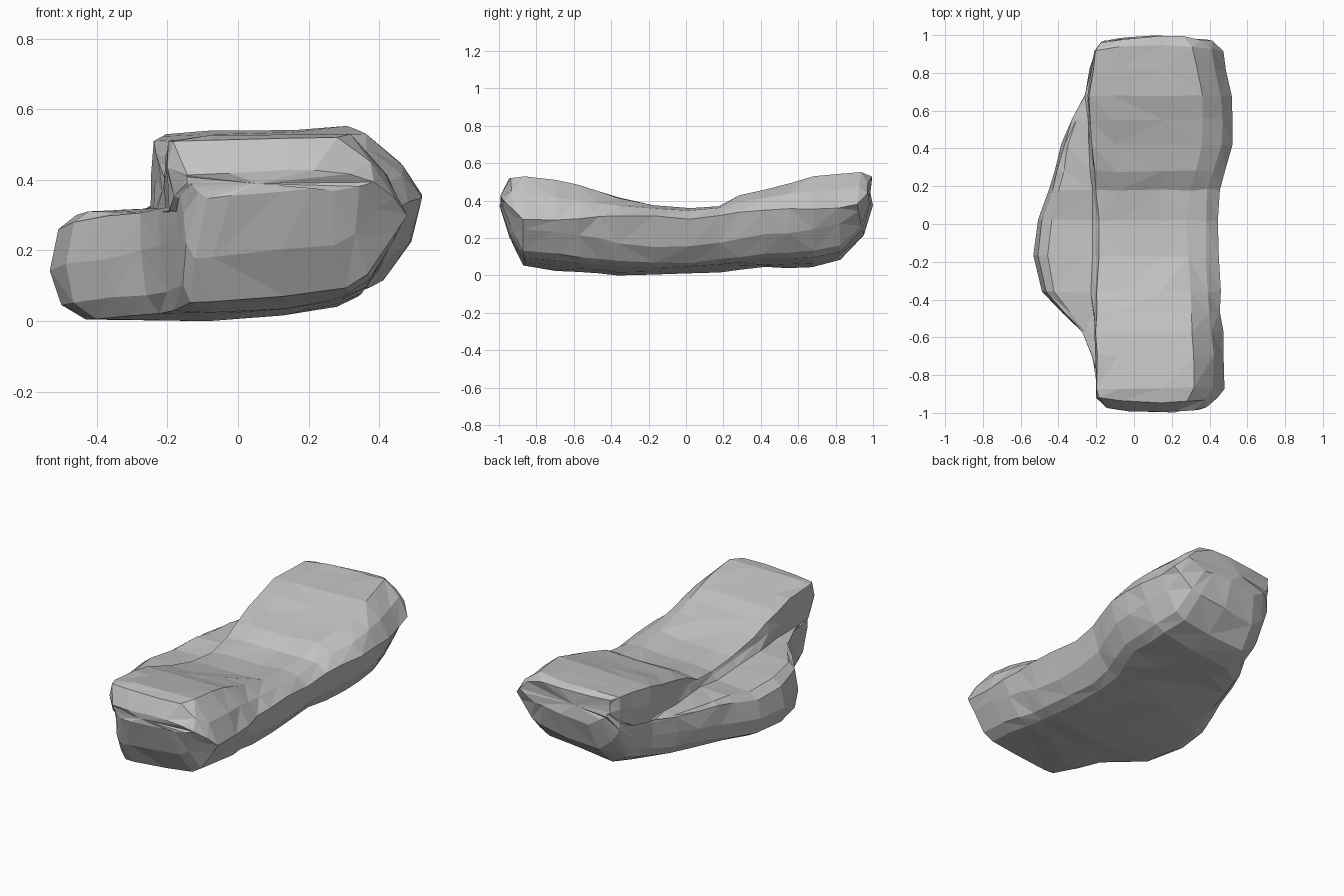
import bpy, bmesh, random
from mathutils import Vector

random.seed(4)

if "Cube" in bpy.data.objects:
    bpy.data.objects.remove(bpy.data.objects["Cube"], do_unlink=True)

# Plain stone colour
stone = bpy.data.materials.new("stone grey")
stone.use_nodes = True
grey = (0.54, 0.54, 0.54, 1)
stone.diffuse_color = grey
stone.node_tree.nodes["Principled BSDF"].inputs["Base Color"].default_value = grey

# Stations along the rock: y, top z, bottom z, right x, ledge x, top edge x
stations = [
    (-.995, .43, .35, .38, -.13, -.14),
    (-.95, .525, .18, .44, -.16, -.19),
    (-.87, .53, .05, .48, -.17, -.20),
    (-.70, .51, .03, .48, -.22, -.20),
    (-.57, .48, .02, .47, -.28, -.20),
    (-.47, .45, .01, .46, -.38, -.20),
    (-.36, .415, .00, .455, -.49, -.20),
    (-.17, .37, .00, .445, -.53, -.19),
    (.02, .355, .01, .44, -.51, -.19),
    (.18, .375, .02, .45, -.45, -.20),
    (.28, .425, .03, .485, -.42, -.21),
    (.42, .46, .04, .525, -.38, -.22),
    (.55, .495, .04, .525, -.33, -.23),
    (.68, .525, .05, .52, -.26, -.24),
    (.82, .54, .08, .49, -.23, -.22),
    (.95, .55, .20, .47, -.20, -.20),
    (.995, .53, .35, .42, -.16, -.17),
]


def section(y, top, low, right, ledge, edge):
    """Closed outline: flat top, bulging right side, stepped left side."""
    h = top - low
    step = edge - ledge
    # Heights of the left shelf, its raised underside and the right bulge
    shelf = max(low + .5 * h, min(.31, low + .8 * h))
    under = low + .06 * max(y, 0) * min(1, 4 * h)
    bulge = max(low + .5 * h, min(.33 + .04 * y, low + .86 * h))
    mid = (edge + right) / 2
    outline = [
        # top
        (edge, top - .015), (edge + .12, top - .01),
        (mid + .02, top - .005), (right - .16, top),
        # right side
        (right - .06, (top + bulge) / 2 + .01), (right, bulge),
        (right - .04, low + .42 * h), (right - .11, low + .18 * h),
        # underside
        (right - .17, low + .02 + .06 * h), (mid, low + .02), (edge + .12, low),
        # ledge and the wall above it
        (ledge + .18 * step + .04, under), (ledge + .04 * step + .015, under + .12 * h),
        (ledge, low + .38 * h), (ledge + .07 * step, (shelf + low + .6 * h) / 2),
        (ledge + .22 * step, shelf), (edge - .1 * step, shelf + .005),
        (edge - .005, (top + shelf) / 2),
    ]
    # The two ends bow outward in the middle
    bow = .35 if abs(y) > .9 else 0
    return [Vector((x, y * (1 - bow * (x - .13) ** 2), z)) for x, z in outline]


def chip(point, amount=.006):
    """Nudge a point so that neighbouring facets differ."""
    return point + Vector([random.uniform(-amount, amount) for _ in range(3)])


def cap(bm, ring, swell):
    """Close one end with a fan around a slightly offset centre."""
    centre = sum((v.co for v in ring), Vector()) / len(ring)
    hub = bm.verts.new(centre + Vector((0, swell, 0)))
    for a, b in zip(ring, ring[1:] + ring[:1]):
        bm.faces.new((a, b, hub))


# Loft the rock through its stations
bm = bmesh.new()
rings = [[bm.verts.new(chip(p)) for p in section(*s)] for s in stations]
for near, far in zip(rings, rings[1:]):
    for i in range(len(near)):
        j = (i + 1) % len(near)
        quad = (near[i], near[j], far[j], far[i])
        # Alternate the diagonals at random for a chiselled surface
        k = random.randint(0, 1)
        bm.faces.new((quad[k], quad[k + 1], quad[k + 2]))
        bm.faces.new((quad[k], quad[k + 2], quad[(k + 3) % 4]))
cap(bm, rings[0], -.01)
cap(bm, rings[-1], .01)

# Seat on the ground and keep within the full length
for v in bm.verts:
    v.co.z = max(v.co.z, 0)
    v.co.y = min(max(v.co.y, -1), 1)
bmesh.ops.recalc_face_normals(bm, faces=bm.faces)

mesh = bpy.data.meshes.new("rock")
bm.to_mesh(mesh)
bm.free()
mesh.materials.append(stone)
rock = bpy.data.objects.new("rock", mesh)
bpy.context.collection.objects.link(rock)
